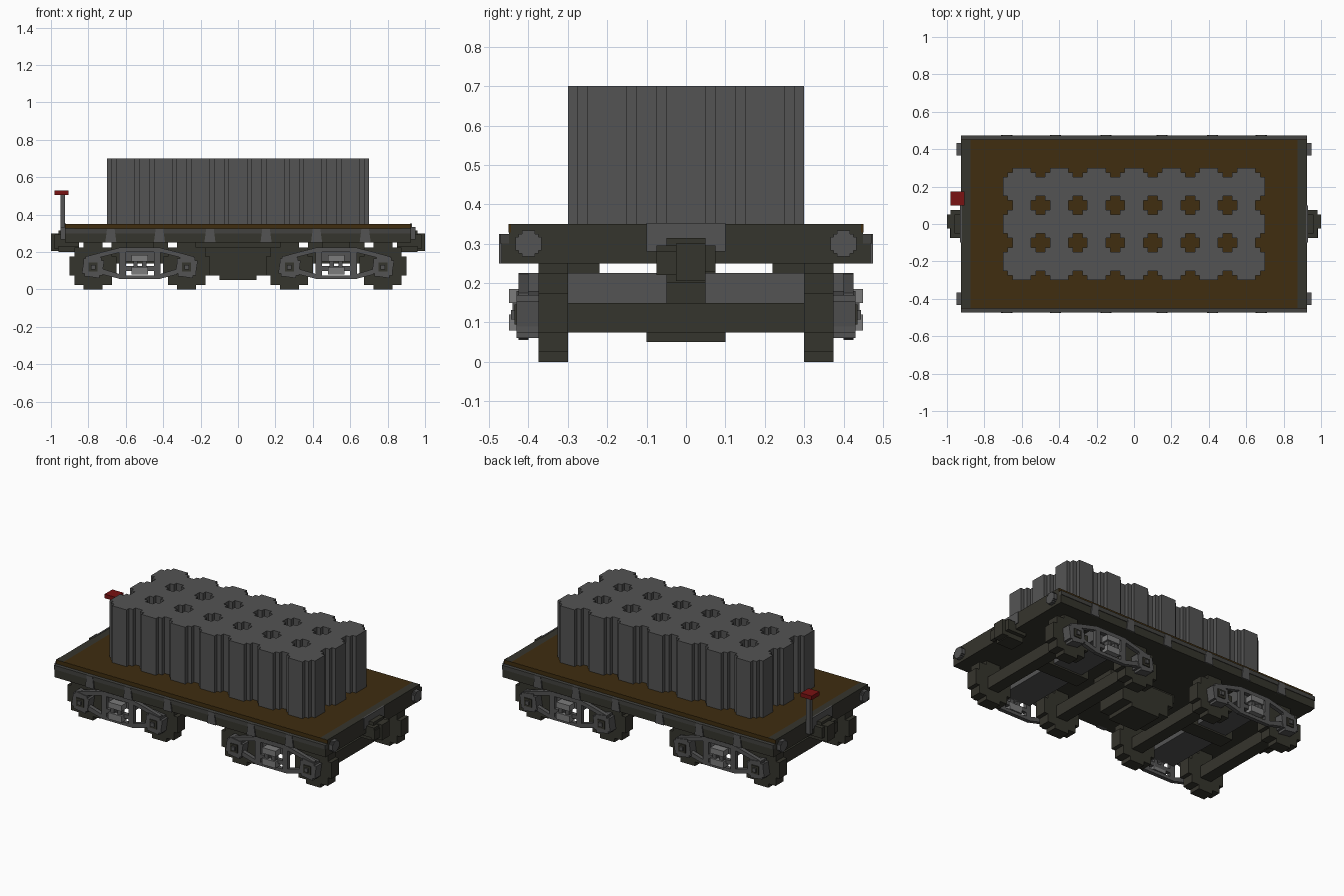
import bpy, bmesh, math
from mathutils import Vector

if "Cube" in bpy.data.objects:
    bpy.data.objects.remove(bpy.data.objects["Cube"])


def material(name, rgb):
    m = bpy.data.materials.new(name)
    m.use_nodes = True
    m.diffuse_color = (*rgb, 1)
    m.node_tree.nodes["Principled BSDF"].inputs["Base Color"].default_value = (*rgb, 1)
    return m


DARK = material("dark iron", (0.036, 0.035, 0.026))
SILL = material("rail grey", (0.055, 0.055, 0.050))
GREY = material("steel grey", (0.088, 0.088, 0.088))
LIGHT = material("spring grey", (0.20, 0.20, 0.20))
WOOD = material("brown planks", (0.050, 0.026, 0.005))
RED = material("brake red", (0.19, 0.006, 0.006))


def finish(name, bm, mat):
    bmesh.ops.recalc_face_normals(bm, faces=bm.faces[:])
    me = bpy.data.meshes.new(name)
    bm.to_mesh(me)
    bm.free()
    me.materials.append(mat)
    ob = bpy.data.objects.new(name, me)
    bpy.context.collection.objects.link(ob)
    return ob


def boxes(name, mat, *spans):
    """One object from boxes given as x0, x1, y0, y1, z0, z1."""
    bm = bmesh.new()
    for x0, x1, y0, y1, z0, z1 in spans:
        vs = bmesh.ops.create_cube(bm, size=1)["verts"]
        for v in vs:
            v.co = Vector(((x0 + x1) / 2 + v.co.x * (x1 - x0),
                           (y0 + y1) / 2 + v.co.y * (y1 - y0),
                           (z0 + z1) / 2 + v.co.z * (z1 - z0)))
    return finish(name, bm, mat)


def prism(name, mat, profile, place, depth):
    """Extrude a 2D profile; place maps profile (a, b) to a 3D point."""
    bm = bmesh.new()
    face = bm.faces.new([bm.verts.new(place(a, b)) for a, b in profile])
    out = bmesh.ops.extrude_face_region(bm, geom=[face])["geom"]
    bmesh.ops.translate(bm, vec=depth, verts=[e for e in out if isinstance(e, bmesh.types.BMVert)])
    return finish(name, bm, mat)


def stepped(quadrant):
    """Turn one stepped corner into a full round outline."""
    pts = []
    for k in range(4):
        c, s = round(math.cos(k * math.pi / 2)), round(math.sin(k * math.pi / 2))
        pts += [(c * a - s * b, s * a + c * b) for a, b in quadrant]
    return pts


PIPE = stepped([(.1, .05), (.075, .05), (.075, .075), (.05, .075), (.05, .1)])
WHEEL = stepped([(.125, .05), (.1, .05), (.1, .1), (.05, .1), (.05, .125)])
KNOB = stepped([(.033, .017), (.025, .017), (.025, .025), (.017, .025), (.017, .033)])
JOURNAL = stepped([(.06, .035), (.045, .035), (.045, .05), (.03, .05)])

# Deck and frame
boxes("deck_planks", WOOD, (-.875, .875, -.45, .45, .325, .35))
boxes("deck_edges", WOOD, (-.925, .925, -.4505, -.445, .328, .3495),
      (-.925, .925, .445, .4505, .328, .3495))
boxes("underframe", DARK, (-.925, .925, -.45, .45, .25, .325))
boxes("end_beams", DARK, *[(min(s * .875, s * .925), max(s * .875, s * .925), -.45, .45, .325, .35)
                           for s in (-1, 1)])

# Side sills with tapered stake pockets
for side, s in (("left", 1), ("right", -1)):
    ya, yb = sorted((s * .45, s * .468))
    boxes(f"{side}_side_sill", DARK, (-.925, .925, ya, yb, .25, .3))
    boxes(f"{side}_side_rail", SILL, (-.925, .925, min(s * .45, s * .472), max(s * .45, s * .472), .3, .325))
    for i, x in enumerate((-.68, -.42, -.15, .15, .42, .68)):
        prism(f"{side}_stake_pocket_{i}", GREY,
              [(-.03, .25), (.03, .25), (.02, .325), (-.02, .325)],
              lambda a, b: (x + a, s * .45, b), (0, s * .025, 0))

# Bundle of upright pipes
for i in range(7):
    for j in range(3):
        cx, cy = (i - 3) * .2, (j - 1) * .2
        prism(f"pipe_{i}_{j}", GREY, PIPE, lambda a, b: (cx + a, cy + b, .35), (0, 0, .35))

# Couplers, striker plates and end knobs
for end, s in (("left", 1), ("right", -1)):
    def span(a, b, *rest):
        return (min(s * a, s * b), max(s * a, s * b), *rest)
    boxes(f"{end}_striker_plate", GREY, span(.92, .93, -.1, .1, .28, .352))
    boxes(f"{end}_coupler", DARK, span(.85, .98, -.075, .075, .23, .295),
          span(.85, .96, -.05, .05, .20, .315), span(.96, 1.0, -.025, .05, .205, .3),
          span(.96, .985, -.075, -.025, .22, .28))
    for y in (-.4, .4):
        prism(f"{end}_end_knob", GREY, KNOB, lambda a, b: (s * .92, y + a, .3 + b), (s * .028, 0, 0))

# Hand brake on the right end
boxes("brake_post", GREY, (-.95, -.925, .125, .15, .275, .505))
boxes("brake_handle", RED, (-.98, -.905, .1, .175, .505, .53))

# Stepped equipment box under the middle
boxes("centre_box", DARK, (-.1, .1, -.1, .1, .05, .225), (-.165, .165, -.1, .1, .075, .225),
      (-.2, .2, -.1, .1, .15, .225), (-.23, .23, -.075, .075, .2, .25))

# Two four-wheel bogies
for end, cx in (("left", .525), ("right", -.525)):
    for dx in (-.25, .25):
        x = cx + dx
        boxes(f"{end}_axle", DARK, (x - .0375, x + .0375, -.4, .4, .075, .15))
        for s in (-1, 1):
            prism(f"{end}_wheel", DARK, WHEEL, lambda a, b: (x + a, s * .3, .125 + b), (0, s * .075, 0))
    boxes(f"{end}_bolster", GREY, (cx - .1, cx + .1, -.4, .4, .15, .225))
    boxes(f"{end}_pivot", DARK, (cx - .15, cx + .15, -.05, .05, .14, .25))
    boxes(f"{end}_side_bearings", DARK, (cx - .075, cx + .075, .22, .3, .21, .25),
          (cx - .075, cx + .075, -.3, -.22, .21, .25))
    for s in (-1, 1):
        def bar(x0, x1, z0, z1, y0=.4, y1=.425):
            ya, yb = sorted((s * y0, s * y1))
            return (cx + x0, cx + x1, ya, yb, z0, z1)
        # Open side frame: top and bottom bars with two columns
        boxes(f"{end}_side_frame", GREY, bar(-.11, .11, .2, .225), bar(-.11, .11, .055, .075),
              bar(-.11, -.075, .075, .2), bar(.075, .11, .075, .2),
              bar(-.075, .075, .1, .125))
        for m in (-1, 1):
            # Arched arms reaching out to the journal boxes
            for arm in ([(.1, .2), (.1, .225), (.2, .2), (.29, .175), (.29, .15), (.2, .175)],
                        [(.1, .055), (.1, .08), (.2, .11), (.2, .08)]):
                prism(f"{end}_frame_arm", GREY, arm,
                      lambda a, b: (cx + m * a, s * .4, b), (0, s * .025, 0))
            jx = cx + m * .25
            prism(f"{end}_journal_box", GREY, JOURNAL,
                  lambda a, b: (jx + a, s * .375, .12 + b), (0, s * .055, 0))
            boxes(f"{end}_journal_cover", DARK, (jx - .025, jx + .025, min(s * .42, s * .436),
                  max(s * .42, s * .436), .095, .145))
            boxes(f"{end}_journal_cap", GREY, (jx - .012, jx + .012, min(s * .43, s * .445),
                  max(s * .43, s * .445), .108, .132))
        # Spring pack
        boxes(f"{end}_spring_plates", LIGHT, bar(-.045, .045, .15, .185, .4, .45),
              bar(-.045, .045, .08, .12, .4, .45))
        boxes(f"{end}_spring_coils", GREY, bar(-.035, -.012, .12, .15, .405, .44),
              bar(.012, .035, .12, .15, .405, .44))
